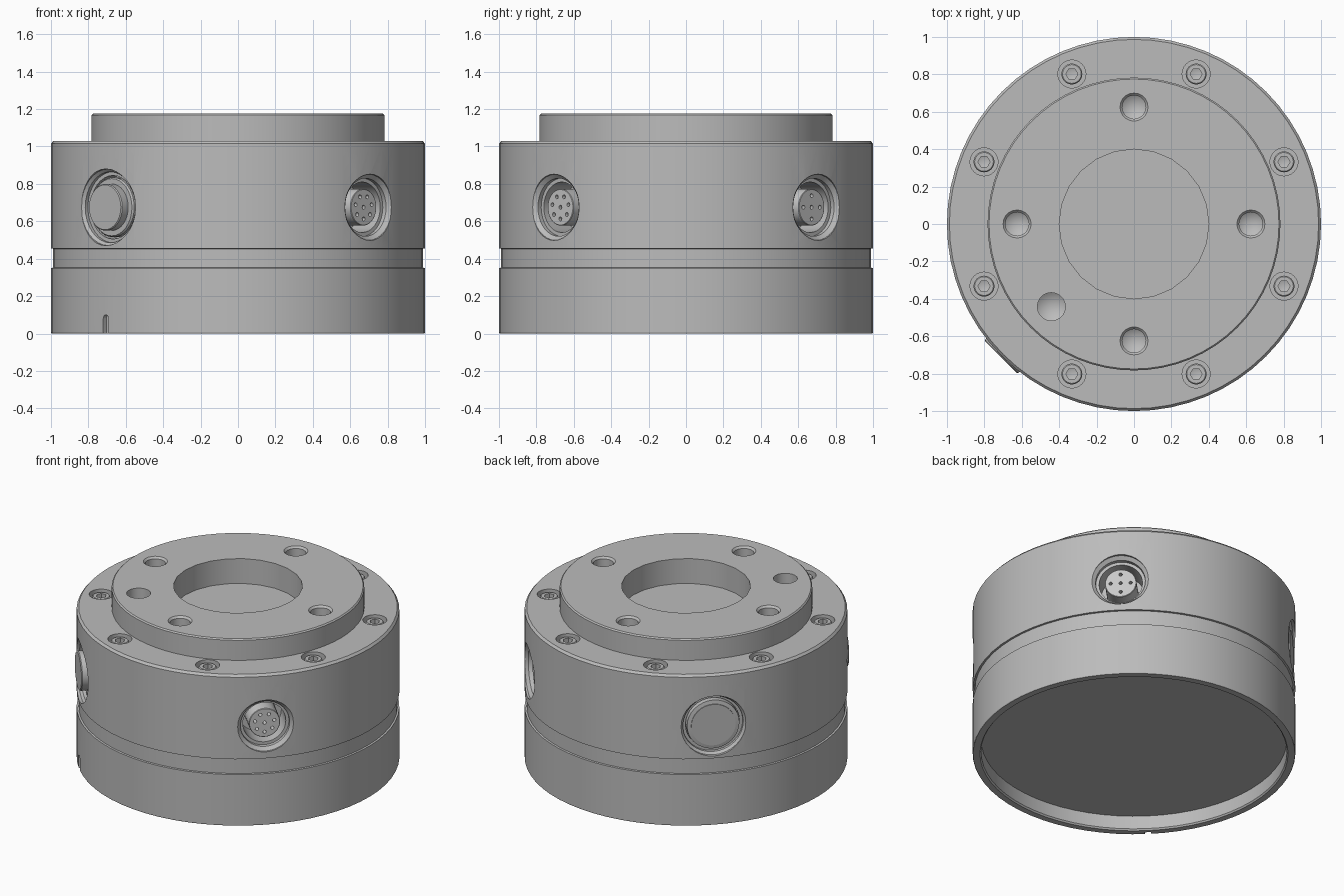
import bpy, bmesh
from math import pi, cos, sin, radians
from mathutils import Matrix

if "Cube" in bpy.data.objects:
    bpy.data.objects.remove(bpy.data.objects["Cube"], do_unlink=True)


def material(name, v):
    m = bpy.data.materials.new(name)
    m.use_nodes = True
    m.diffuse_color = (v, v, v, 1)
    m.node_tree.nodes["Principled BSDF"].inputs["Base Color"].default_value = (v, v, v, 1)
    return m


metal = material("grey metal", 0.5)
pale = material("pale grey insert", 0.58)


def lathe(bm, profile, n, matrix=Matrix()):
    """Closed solid of revolution; radius 0 makes a pole, other ends are capped."""
    rings = []
    for r, z in profile:
        count = n if r > 0 else 1
        rings.append([bm.verts.new(matrix @ Matrix.Rotation(2 * pi * i / n, 4, 'Z')
                                   @ Matrix.Translation((r, 0, z)).translation)
                      for i in range(count)])
    faces = []
    for a, b in zip(rings, rings[1:]):
        for i in range(n):
            j = (i + 1) % n
            if len(a) == 1:
                loop = [a[0], b[j], b[i]]
            elif len(b) == 1:
                loop = [a[i], a[j], b[0]]
            else:
                loop = [a[i], a[j], b[j], b[i]]
            faces.append(bm.faces.new(loop))
    for end in (rings[0], rings[-1]):
        if len(end) > 1:
            faces.append(bm.faces.new(end))
    bmesh.ops.recalc_face_normals(bm, faces=faces)


def finish(name, bm, mat, cutter=None):
    """Turn the mesh into a shaded object, subtracting the cutter mesh if given."""
    me = bpy.data.meshes.new(name)
    bm.to_mesh(me)
    bm.free()
    me.materials.append(mat)
    ob = bpy.data.objects.new(name, me)
    bpy.context.scene.collection.objects.link(ob)
    if cutter:
        cme = bpy.data.meshes.new("cutter")
        cutter.to_mesh(cme)
        cutter.free()
        cme.materials.append(mat)
        cut = bpy.data.objects.new("cutter", cme)
        cut.hide_render = True
        bpy.context.scene.collection.objects.link(cut)
        mod = ob.modifiers.new("cut", 'BOOLEAN')
        mod.operation, mod.solver, mod.object = 'DIFFERENCE', 'EXACT', cut
        dg = bpy.context.evaluated_depsgraph_get()
        ob.data = bpy.data.meshes.new_from_object(ob.evaluated_get(dg))
        ob.modifiers.clear()
        bpy.data.objects.remove(cut, do_unlink=True)
    bpy.ops.object.select_all(action='DESELECT')
    ob.select_set(True)
    bpy.context.view_layer.objects.active = ob
    bpy.ops.object.shade_smooth_by_angle(angle=radians(25))
    return ob


def port(angle):
    """Frame whose z axis points out of the side wall at port height."""
    return (Matrix.Translation((0, 0, 0.675)) @ Matrix.Rotation(radians(angle), 4, 'Z')
            @ Matrix.Rotation(pi / 2, 4, 'Y'))


def at(radius, angle, z=0):
    a = radians(angle)
    return Matrix.Translation((radius * cos(a), radius * sin(a), z))


# Housing: recessed base, shallow groove, upper body and raised flange
body = bmesh.new()
lathe(body, [(0.947, 0.1), (0.947, 0.01), (0.955, 0), (0.997, 0), (1, 0.005),
             (1, 0.35), (0.988, 0.352), (0.988, 0.453), (1, 0.455), (1, 1.015),
             (0.987, 1.03), (0.783, 1.03), (0.783, 1.167), (0.775, 1.175)], 64)

# Everything cut out of the housing
cuts = bmesh.new()
lathe(cuts, [(0.4, 1.005), (0.4, 1.3)], 24)
for a in range(0, 360, 90):
    lathe(cuts, [(0, 1.05), (0.063, 1.09), (0.063, 1.162), (0.076, 1.176), (0.076, 1.3)],
          20, at(0.625, a))
lathe(cuts, [(0, 1.05), (0.075, 1.1), (0.075, 1.3)], 20, at(0.625, 225))
screw_angles = [22.5 + 45 * i for i in range(8)]
for a in screw_angles:
    lathe(cuts, [(0.075, 0.96), (0.075, 1.1)], 24, at(0.868, a))
for a in (-45, 45):
    lathe(cuts, [(0.135, 0.78), (0.135, 0.94), (0.155, 0.94), (0.155, 0.965),
                 (0.177, 0.985), (0.177, 1.1)], 32, port(a))
for a in (135, 225):
    lathe(cuts, [(0.17, 0.88), (0.17, 0.945), (0.19, 0.945), (0.19, 0.965),
                 (0.205, 0.98), (0.205, 1.1)], 32, port(a))

# Small round-topped alignment slot in the base rim
slot = [(-0.02, -0.1), (0.02, -0.1)] + [
    (0.02 * cos(pi * i / 8), 0.08 + 0.02 * sin(pi * i / 8)) for i in range(9)]
turn = Matrix.Rotation(radians(225), 4, 'Z')
inner, outer = [[cuts.verts.new(turn @ Matrix.Translation((x, s, h)).translation)
                 for s, h in slot] for x in (0.975, 1.1)]
sides = [cuts.faces.new(inner), cuts.faces.new(outer)]
for i in range(len(slot)):
    sides.append(cuts.faces.new([inner[i - 1], inner[i], outer[i], outer[i - 1]]))
bmesh.ops.recalc_face_normals(cuts, faces=sides)
finish("housing", body, metal, cuts)

# Socket inserts with a ring of pin holes around a central one
for name, a, pins, start in (("eight_pin_insert", -45, 7, 0), ("five_pin_insert", 45, 4, 0)):
    core, holes = bmesh.new(), bmesh.new()
    lathe(core, [(0.098, 0.76), (0.098, 0.947), (0.095, 0.95)], 32, port(a))
    spots = [at(0, 0)] + [at(0.062, start + 360 * i / pins) for i in range(pins)]
    for spot in spots:
        lathe(holes, [(0.011, 0.9), (0.011, 1)], 12, port(a) @ spot)
    finish(name, core, pale, holes)

# Blanking plugs on the other two ports, one raised and one nearly flush
plug = bmesh.new()
lathe(plug, [(0.16, 0.86), (0.16, 0.945), (0.153, 0.955), (0.125, 0.955),
             (0.125, 1.0), (0.12, 1.006)], 32, port(225))
finish("raised_plug", plug, metal)
plug = bmesh.new()
lathe(plug, [(0.165, 0.86), (0.165, 0.972), (0.14, 0.976), (0.14, 0.982)], 32, port(135))
finish("flush_plug", plug, metal)

# Socket-head screws around the shoulder
head, socket = bmesh.new(), bmesh.new()
lathe(head, [(0.056, -0.08), (0.056, -0.016), (0.05, -0.01)], 24)
lathe(socket, [(0, -0.055), (0.032, -0.045), (0.032, 0.1)], 6)
screw = finish("screw_1", head, metal, socket)
for i, a in enumerate(screw_angles):
    ob = screw
    if i:
        ob = screw.copy()
        ob.name = f"screw_{i + 1}"
        bpy.context.scene.collection.objects.link(ob)
    ob.matrix_world = at(0.868, a, 1.03)
